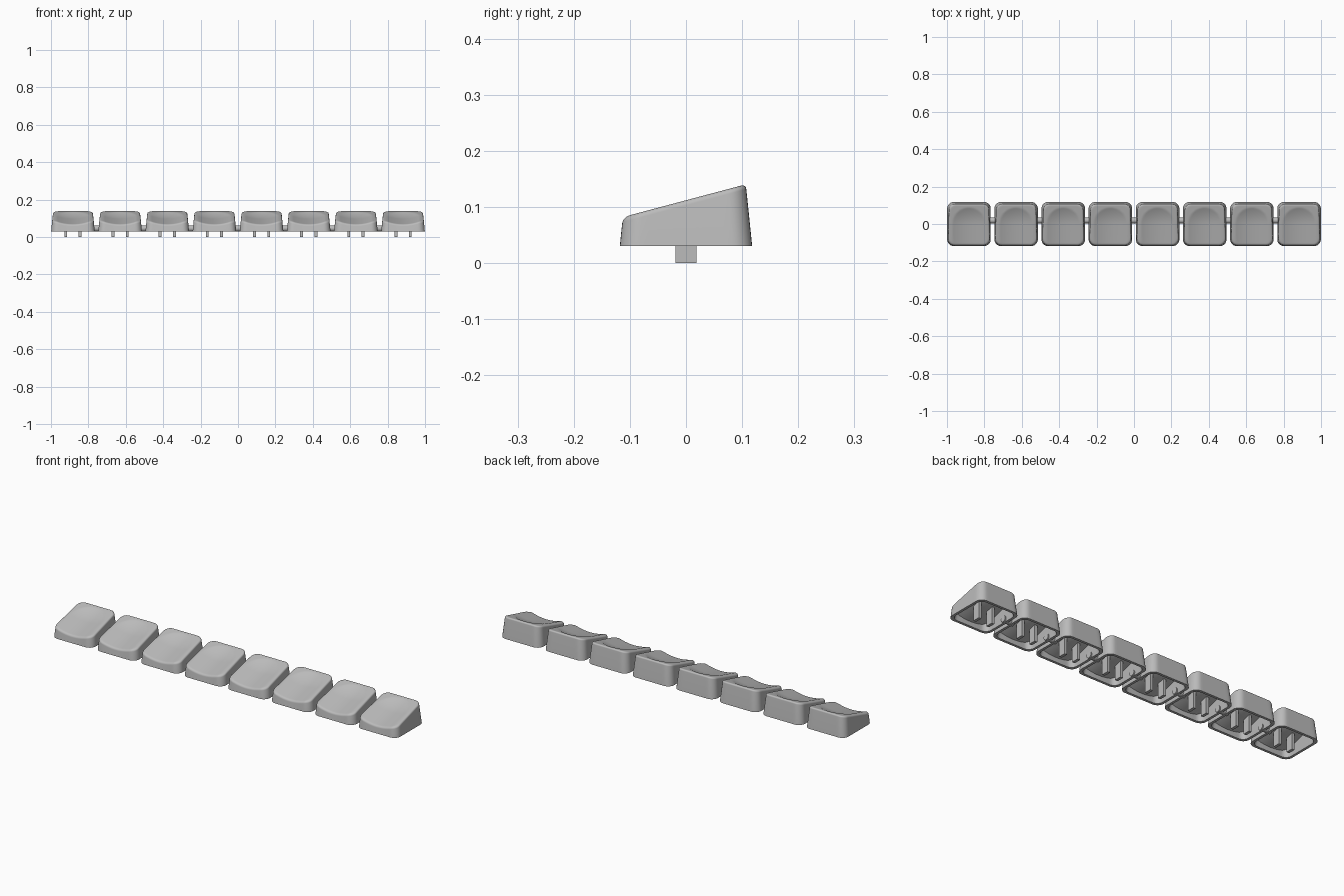
import bpy, bmesh, math

cube = bpy.data.objects.get("Cube")
if cube:
    bpy.data.objects.remove(cube)

COUNT, HALF_X, HALF_Y, CORNER = 8, 0.1175, 0.119, 0.036
PITCH = (2 - 2 * HALF_X) / (COUNT - 1)
BASE, WALL, ROOF, BEVEL = 0.03, 0.014, 0.02, 0.009

grey = bpy.data.materials.new("grey plastic")
grey.use_nodes = True
colour = (0.5, 0.5, 0.5, 1)
grey.diffuse_color = colour
grey.node_tree.nodes["Principled BSDF"].inputs["Base Color"].default_value = colour


def outline(arc=7, side=12):
    """Rounded rectangle with evenly divided sides, counter-clockwise."""
    corners = []
    for k, (sx, sy) in enumerate([(1, 1), (-1, 1), (-1, -1), (1, -1)]):
        cx, cy = sx * (HALF_X - CORNER), sy * (HALF_Y - CORNER)
        angles = [(k + i / arc) * math.pi / 2 for i in range(arc + 1)]
        corners.append([(cx + CORNER * math.cos(a), cy + CORNER * math.sin(a)) for a in angles])
    pts = []
    for k in range(4):
        pts += corners[k]
        a, b = corners[k][-1], corners[(k + 1) % 4][0]
        pts += [(a[0] + (b[0] - a[0]) * i / side, a[1] + (b[1] - a[1]) * i / side)
                for i in range(1, side)]
    return pts


def slope(y):
    return 0.1118 + 0.266 * y


def top_height(x, y):
    """Sloped top with a finger scoop, round at the back and open to the front."""
    r = math.hypot(x, max(0, y)) / 0.088
    return slope(y) - 0.015 * max(0, 1 - r * r)


def make_cap():
    shape = outline()
    bm = bmesh.new()

    def ring(inset, drop=None, factor=1):
        verts = []
        for px, py in shape:
            s = 1 - inset / HALF_X
            if drop is not None:  # walls lean in with height
                s -= 0.1 * (slope(py) - BASE) / HALF_X
            x, y = px * s * factor, py * s * factor
            verts.append(bm.verts.new((x, y, BASE if drop is None else top_height(x, y) - drop)))
        return verts

    # Underside of the roof, inner wall, bottom lip
    rings = [ring(WALL, ROOF, f) for f in (0.25, 0.5, 0.75, 1)]
    rings += [ring(WALL), ring(0.001)]
    # Outer wall, rounded top edge
    for i in range(6):
        a = i / 5 * math.pi / 2
        rings.append(ring(BEVEL * (1 - math.cos(a)), BEVEL * (1 - math.sin(a))))
    # Scooped top
    steps = 20
    rings += [ring(BEVEL, 0, 1 - i / steps) for i in range(1, steps)]

    n = len(shape)
    for a, b in zip(rings, rings[1:]):
        for i in range(n):
            j = (i + 1) % n
            bm.faces.new((a[i], a[j], b[j], b[i]))
    for loop, drop in ((rings[0], ROOF), (rings[-1], 0)):
        centre = bm.verts.new((0, 0, top_height(0, 0) - drop))
        for i in range(n):
            bm.faces.new((loop[i], loop[(i + 1) % n], centre))
    bmesh.ops.recalc_face_normals(bm, faces=bm.faces)
    mesh = bpy.data.meshes.new("key_cap")
    bm.to_mesh(mesh)
    bm.free()
    mesh.materials.append(grey)
    return mesh


def place(name, mesh, x):
    ob = bpy.data.objects.new(name, mesh)
    ob.location.x = x
    bpy.context.collection.objects.link(ob)
    return ob


def smooth(ob):
    bpy.ops.object.select_all(action="DESELECT")
    ob.select_set(True)
    bpy.context.view_layer.objects.active = ob
    bpy.ops.object.shade_smooth_by_angle(angle=math.radians(35))


# Pair of mounting prongs
def make_prongs():
    bm = bmesh.new()
    height = 0.085
    for side in (-1, 1):
        verts = bmesh.ops.create_cube(bm, size=1)["verts"]
        bmesh.ops.scale(bm, vec=(0.015, 0.038, height), verts=verts)
        bmesh.ops.translate(bm, vec=(side * 0.038, 0, height / 2), verts=verts)
    mesh = bpy.data.meshes.new("prongs")
    bm.to_mesh(mesh)
    bm.free()
    mesh.materials.append(grey)
    return mesh


cap_mesh, prong_mesh = make_cap(), make_prongs()
for k in range(COUNT):
    x = (k - (COUNT - 1) / 2) * PITCH
    cap = place(f"key_cap_{k + 1}", cap_mesh, x)
    place(f"prongs_{k + 1}", prong_mesh, x)
    # Round link to the next cap
    if k < COUNT - 1:
        bpy.ops.mesh.primitive_cylinder_add(vertices=16, radius=0.016, depth=0.06,
                                            location=(x + PITCH / 2, 0.019, 0.046),
                                            rotation=(0, math.pi / 2, 0))
        link = bpy.context.object
        link.name = f"link_{k + 1}"
        link.data.materials.append(grey)
        smooth(link)
smooth(cap)
